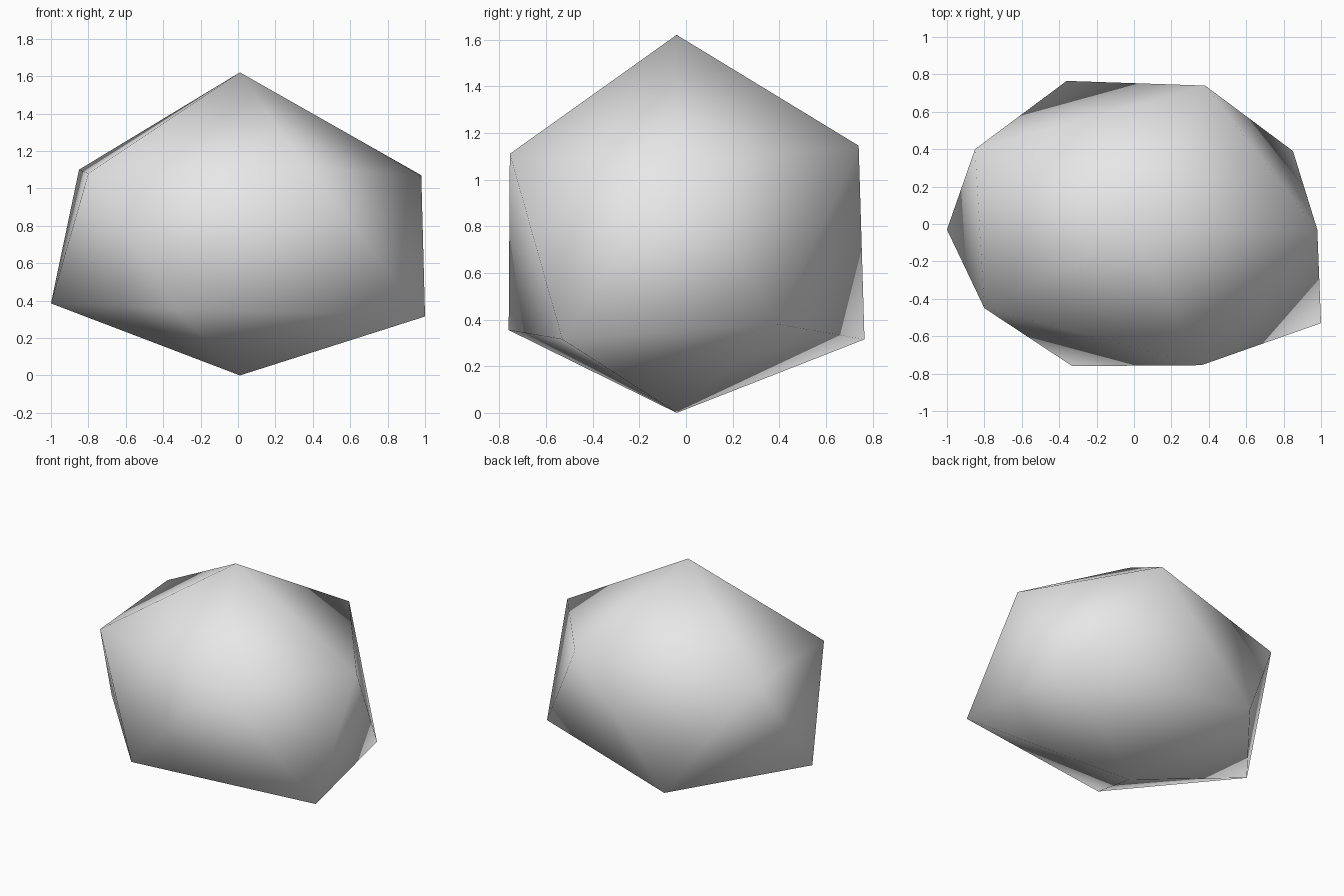
import bpy
import bmesh

cube = bpy.data.objects.get("Cube")
if cube:
    bpy.data.objects.remove(cube, do_unlink=True)

# Plain grey stone
stone = bpy.data.materials.new("stone_grey")
stone.use_nodes = True
grey = (0.8, 0.8, 0.8, 1.0)
stone.diffuse_color = grey
stone.node_tree.nodes["Principled BSDF"].inputs["Base Color"].default_value = grey

# Irregular corners: two staggered rings, counter-clockwise, between two poles
lower_ring = [(1.0, -0.53, 0.315), (0.85, 0.39, 0.38), (-0.36, 0.765, 0.315),
              (-1.0, -0.03, 0.385), (-0.33, -0.76, 0.355)]
upper_ring = [(0.98, -0.03, 1.07), (0.38, 0.74, 1.145), (-0.85, 0.4, 1.10),
              (-0.8, -0.45, 1.08), (0.36, -0.755, 1.11)]

bm = bmesh.new()
bottom = bm.verts.new((0.01, -0.04, 0.0))
top = bm.verts.new((0.01, -0.04, 1.62))
low = [bm.verts.new(p) for p in lower_ring]
high = [bm.verts.new(p) for p in upper_ring]

# Caps and the zigzag band of triangles
count = len(low)
for i in range(count):
    j = (i + 1) % count
    bm.faces.new((bottom, low[j], low[i]))
    bm.faces.new((low[i], low[j], high[i]))
    bm.faces.new((high[i], low[j], high[j]))
    bm.faces.new((top, high[i], high[j]))
for face in bm.faces:
    face.smooth = True
bmesh.ops.recalc_face_normals(bm, faces=bm.faces[:])

mesh = bpy.data.meshes.new("rock")
bm.to_mesh(mesh)
bm.free()
mesh.materials.append(stone)
rock = bpy.data.objects.new("rock", mesh)
bpy.context.collection.objects.link(rock)
